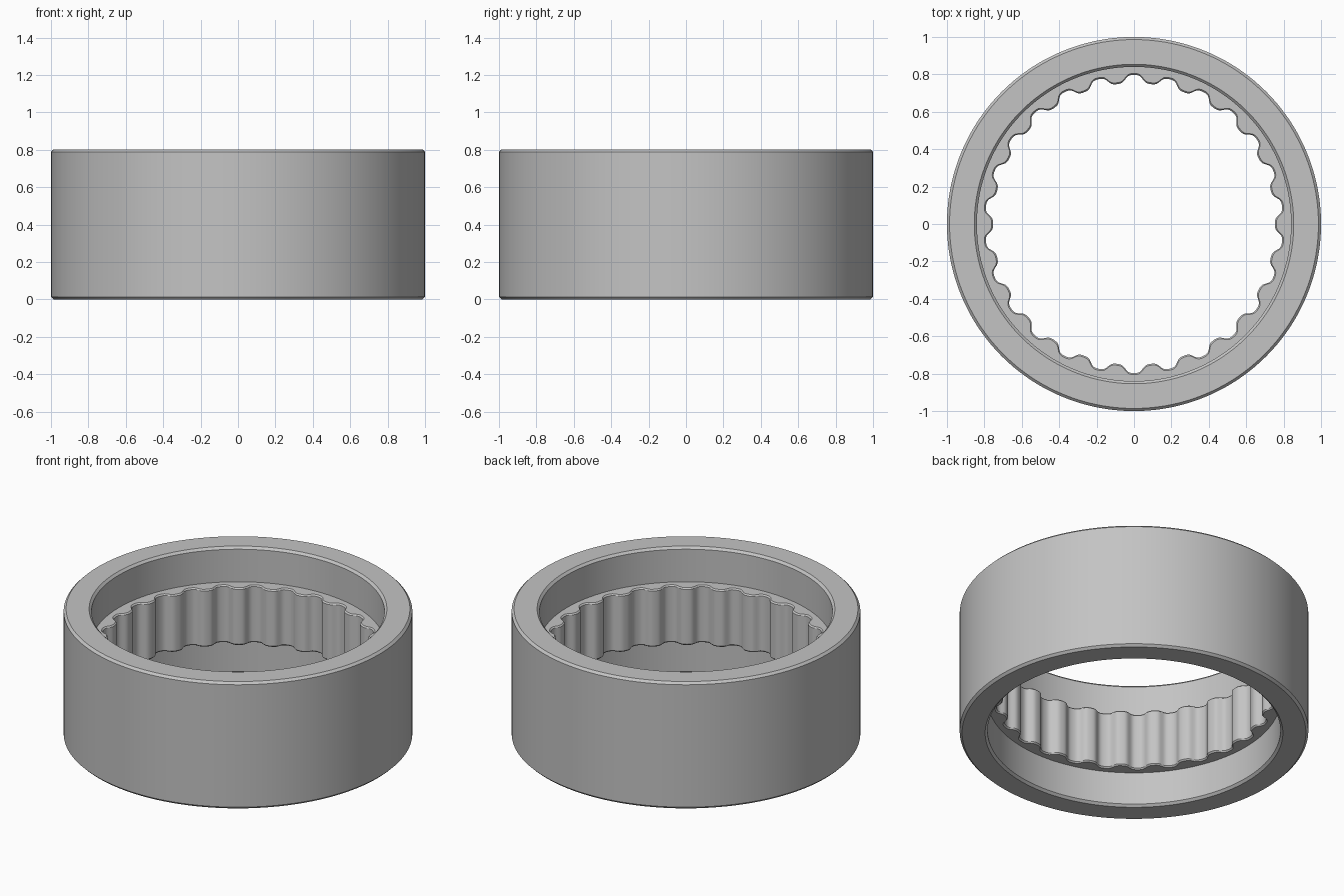
import bpy
import bmesh
from math import sin, cos, tau, tanh, radians

if "Cube" in bpy.data.objects:
    bpy.data.objects.remove(bpy.data.objects["Cube"], do_unlink=True)

TEETH = 26
SEGMENTS = TEETH * 24
HEIGHT = 0.803
LEDGE = 0.22          # depth of the recess at each end
BEVEL = 0.014
TOOTH_BEVEL = 0.008


def make_material(name, color):
    mat = bpy.data.materials.new(name)
    mat.use_nodes = True
    mat.diffuse_color = color
    bsdf = mat.node_tree.nodes["Principled BSDF"]
    bsdf.inputs["Base Color"].default_value = color
    return mat


def tooth_radius(angle):
    # Rounded teeth alternating with rounded grooves
    wave = tanh(1.5 * cos(TEETH * angle)) / tanh(1.5)
    return 0.775 - 0.022 * wave


def add_ring(bm, z, radius=None, offset=0.0):
    ring = []
    for i in range(SEGMENTS):
        a = tau * i / SEGMENTS
        r = radius if radius else tooth_radius(a) + offset
        ring.append(bm.verts.new((r * cos(a), r * sin(a), z)))
    return ring


# Lower half of the section, from the outer wall round to the toothed bore
half = [
    (BEVEL, 1.0, 0),
    (0, 1.0 - BEVEL, 0),
    (0, 0.84 + BEVEL, 0),
    (BEVEL, 0.84, 0),
    (LEDGE, 0.84, 0),
    (LEDGE, None, TOOTH_BEVEL),
    (LEDGE + TOOTH_BEVEL, None, 0),
]
section = half + [(HEIGHT - z, r, o) for z, r, o in reversed(half)]

# Sweep the closed section around the axis
bm = bmesh.new()
rings = [add_ring(bm, *point) for point in section]
for k, ring in enumerate(rings):
    following = rings[(k + 1) % len(rings)]
    for i in range(SEGMENTS):
        j = (i + 1) % SEGMENTS
        bm.faces.new((ring[i], ring[j], following[j], following[i]))
bmesh.ops.recalc_face_normals(bm, faces=bm.faces)

mesh = bpy.data.meshes.new("splined_ring")
bm.to_mesh(mesh)
bm.free()
mesh.materials.append(make_material("steel_grey", (0.55, 0.55, 0.55, 1)))
ring_object = bpy.data.objects.new("splined_ring", mesh)
bpy.context.collection.objects.link(ring_object)

# Smooth walls with crisp bevel edges
bpy.ops.object.select_all(action="DESELECT")
ring_object.select_set(True)
bpy.context.view_layer.objects.active = ring_object
bpy.ops.object.shade_smooth_by_angle(angle=radians(30))
